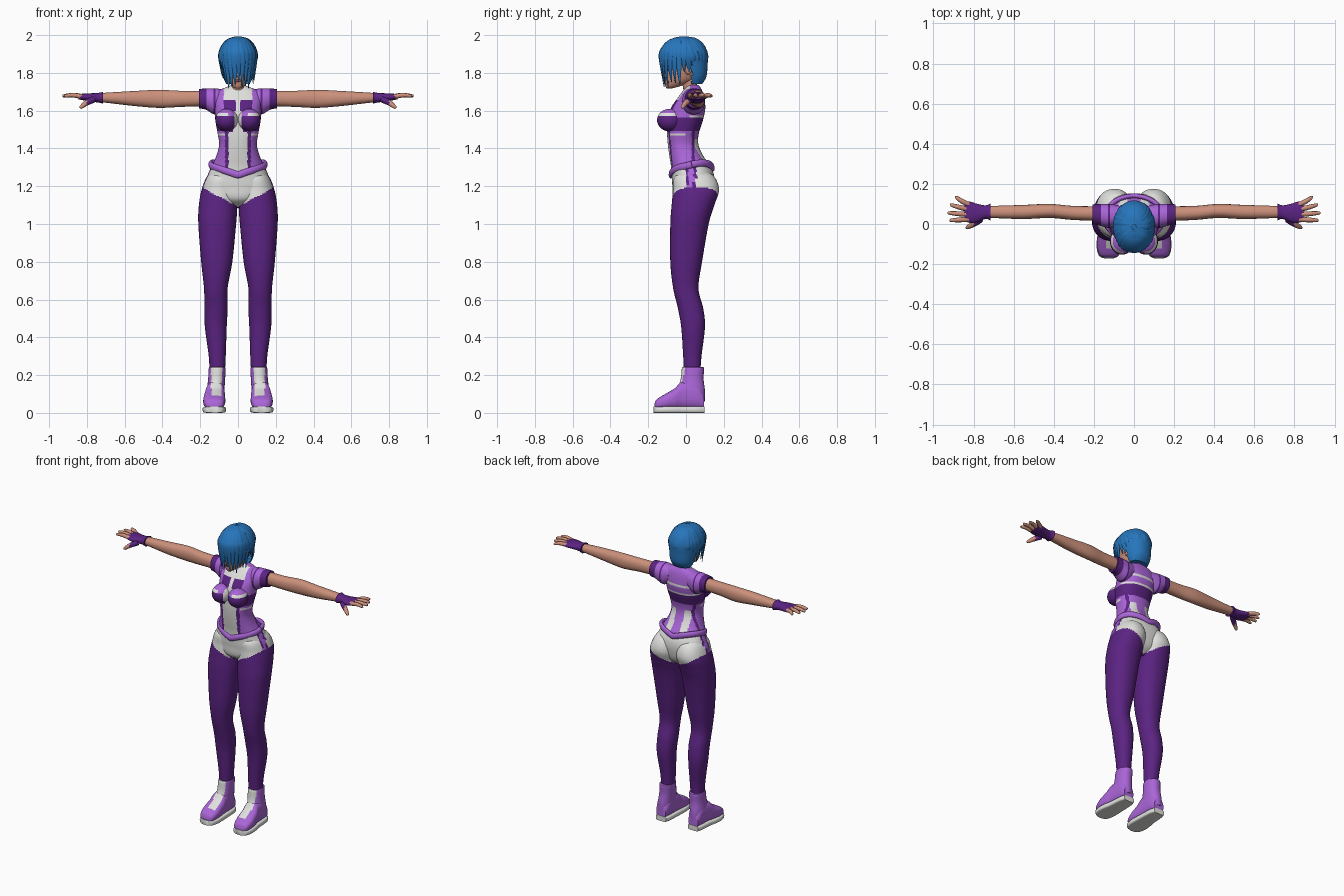
import bpy, bmesh, math, random
from mathutils import Vector

random.seed(4)
cube = bpy.data.objects.get("Cube")
if cube:
    bpy.data.objects.remove(cube, do_unlink=True)

COLOURS = {
    "light_purple": (0.40, 0.13, 0.68), "dark_purple": (0.105, 0.017, 0.225),
    "white": (0.75, 0.75, 0.73), "skin": (0.60, 0.28, 0.20),
    "hair_blue": (0.02, 0.18, 0.50), "lip_brown": (0.33, 0.09, 0.08),
    "eye_dark": (0.02, 0.015, 0.03),
}
MATS = {}
for label, rgb in COLOURS.items():
    mat = bpy.data.materials.new(label)
    mat.use_nodes = True
    mat.diffuse_color = (*rgb, 1)
    mat.node_tree.nodes["Principled BSDF"].inputs["Base Color"].default_value = (*rgb, 1)
    MATS[label] = mat


def smooth_rows(keys, n):
    """Pass a smooth spline through the key rows, n steps between each pair."""
    out = []
    for i in range(len(keys) - 1):
        k = [keys[max(i - 1, 0)], keys[i], keys[i + 1], keys[min(i + 2, len(keys) - 1)]]
        for s in range(n):
            t = s / n
            out.append([b + t / 2 * (c - a + t * (2*a - 5*b + 4*c - d + t * (3*(b - c) + d - a)))
                        for a, b, c, d in zip(*k)])
    return out + [list(keys[-1])]


def section_rings(axis, keys, n=8, segs=32, power=2.2):
    """Rounded cross-sections; each key is position, then low and high of two sides."""
    rings = []
    for t, a0, a1, b0, b1 in smooth_rows(keys, n):
        ring = []
        for j in range(segs):
            ang = math.tau * j / segs
            u, v = [math.copysign(abs(w) ** (2 / power), w) for w in (math.cos(ang), math.sin(ang))]
            a, b = (a0 + a1 + u * (a1 - a0)) / 2, (b0 + b1 + v * (b1 - b0)) / 2
            ring.append({"x": (t, a, b), "y": (a, t, b), "z": (a, b, t)}[axis])
        rings.append(ring)
    return rings


def ball_rings(centre, radii, segs=24):
    (cx, cy, cz), (rx, ry, rz) = centre, radii
    keys = []
    for i in range(segs + 1):
        f = math.pi * (i + 0.05) / (segs + 0.1)
        s = math.sin(f)
        keys.append((cz - rz * math.cos(f), cx - rx * s, cx + rx * s, cy - ry * s, cy + ry * s))
    return section_rings("z", keys, 1, segs, 2)


def tube_rings(path, widths, flat=1, centre=None, n=5, segs=10):
    """Tube along a path; with a centre it lies flat around that point."""
    rows = smooth_rows([(*p, w) for p, w in zip(path, widths)], n)
    pts = [Vector(r[:3]) for r in rows]
    rings = []
    for i, p in enumerate(pts):
        along = pts[min(i + 1, len(pts) - 1)] - pts[max(i - 1, 0)]
        ref = p - centre if centre else Vector((0, 0, 1))
        u = along.cross(ref).normalized()
        v = u.cross(along).normalized()
        w = rows[i][3]
        rings.append([p + w * (u * math.cos(math.tau * j / segs) + v * flat * math.sin(math.tau * j / segs))
                      for j in range(segs)])
    return rings


def build(name, rings, colour, pair=False, drop=None):
    """Skin the rings; colour is a material name or a rule on the face centre."""
    if pair:
        build("left_" + name, rings, colour)
        rings = [[(-p[0], p[1], p[2]) for p in r] for r in rings]
        name = "right_" + name
    bm = bmesh.new()
    vs = [[bm.verts.new(p) for p in r] for r in rings]
    n = len(vs[0])
    for r, q in zip(vs, vs[1:]):
        for j in range(n):
            bm.faces.new((r[j], r[(j + 1) % n], q[(j + 1) % n], q[j]))
    bm.faces.new(vs[0])
    bm.faces.new(vs[-1])
    bmesh.ops.recalc_face_normals(bm, faces=bm.faces)
    if drop:
        bmesh.ops.delete(bm, geom=[f for f in bm.faces if drop(f.calc_center_median())], context="FACES")
    mesh = bpy.data.meshes.new(name)
    used = []
    for f in bm.faces:
        c = f.calc_center_median()
        label = colour if isinstance(colour, str) else colour(abs(c.x), c.y, c.z)
        if label not in used:
            used.append(label)
            mesh.materials.append(MATS[label])
        f.material_index = used.index(label)
    bm.to_mesh(mesh)
    bm.free()
    obj = bpy.data.objects.new(name, mesh)
    bpy.context.collection.objects.link(obj)
    bpy.ops.object.select_all(action="DESELECT")
    obj.select_set(True)
    bpy.context.view_layer.objects.active = obj
    bpy.ops.object.shade_smooth_by_angle(angle=math.radians(50))


# Colour rules for the outfit
def shorts_rule(x, y, z):
    if z < 1.09 + 0.55 * x:
        return "dark_purple"
    if x > 0.12 and 0 < y < 0.055:
        return "light_purple" if 0.01 < y < 0.04 else "dark_purple"
    return "white"


def torso_rule(x, y, z):
    if z < 1.25 + 0.35 * x + 0.3 * max(y, 0):
        return shorts_rule(x, y, z)
    if y < 0.02:
        if z > 1.6 and x < 0.075:
            return "white" if z > 1.655 or x < 0.015 else "dark_purple"
        panel = 0.05 if z < 1.49 else 0.03
        if x < panel:
            return "white"
        if x < panel + 0.018 and z < 1.5:
            return "dark_purple"
    elif z > 1.45:
        if 1.615 < z < 1.63 and x < 0.1 or 1.565 < z < 1.573:
            return "white"
    elif 0.03 < x < 0.075 and y > 0.045:
        return "white"
    if 1.495 < z < 1.56 or (x > 0.06 and 0.03 < y < 0.045 and z < 1.5):
        return "dark_purple"
    if 1.465 < z < 1.48 and x > 0.06 and y < 0:
        return "white"
    return "light_purple"


def bust_rule(x, y, z):
    if x < 0.02:
        return "white"
    if 1.575 < z < 1.59 and x > 0.05:
        return "white"
    return "dark_purple" if z < 1.575 else "light_purple"


# Torso, bust and hem
torso = [(1.085, .03, .0, .08), (1.13, .12, -.062, .13), (1.2, .178, -.072, .15), (1.26, .16, -.076, .148),
         (1.31, .138, -.08, .125), (1.36, .115, -.088, .092), (1.42, .1, -.096, .066), (1.48, .108, -.1, .068),
         (1.55, .12, -.098, .09), (1.61, .123, -.082, .102), (1.66, .128, -.05, .098),
         (1.7, .115, -.02, .088), (1.725, .06, .0, .075), (1.735, .035, .01, .065)]
build("torso", section_rings("z", [(z, -w, w, f, b) for z, w, f, b in torso], 10, 96, 2.3), torso_rule)
build("bust", ball_rings((.06, -.085, 1.55), (.06, .068, .06), 40), bust_rule, pair=True)
ring = [math.tau * i / 32 for i in range(33)]
hem = [Vector((.145 * math.cos(a), .03 + .11 * math.sin(a), 0)) for a in ring]
for p in hem:
    p.z = 1.26 + 0.33 * abs(p.x) + 0.25 * max(p.y, 0)
build("jacket_hem", tube_rings(hem, [.012] * len(hem), 1.6, n=2), "light_purple")

# Legs
leg = [(.2, .07, .15, -.01, .075), (.3, .065, .155, -.015, .082), (.45, .06, .175, -.025, .1),
       (.55, .055, .178, -.042, .092), (.66, .055, .18, -.068, .066), (.8, .03, .195, -.083, .085),
       (1, .01, .21, -.083, .12), (1.1, .003, .207, -.076, .15), (1.18, 0, .193, -.068, .175),
       (1.25, .015, .165, -.06, .15), (1.29, .05, .12, 0, .09)]
build("leg", section_rings("z", leg, 12, 48), shorts_rule, pair=True)

# Boots
foot = [(-.168, .105, .145, .025, .045), (-.155, .08, .172, .02, .072), (-.11, .068, .184, .02, .1),
        (-.06, .068, .18, .02, .13), (-.02, .07, .172, .02, .165), (.06, .074, .165, .02, .16),
        (.095, .085, .155, .02, .1)]
shaft = [(.06, .075, .165, -.04, .1), (.12, .072, .165, -.045, .1), (.18, .068, .158, -.028, .093),
         (.235, .066, .155, -.022, .096), (.242, .07, .15, -.015, .09)]


def boot_rule(x, y, z):
    return "white" if .085 < x < .142 and z > .09 and -.12 < y < .01 else "light_purple"


build("boot_foot", section_rings("y", foot, 8, 40, 2.6), boot_rule, pair=True)
build("boot_shaft", section_rings("z", shaft, 6, 40), boot_rule, pair=True)
build("boot_sole", section_rings("y", [(1.02 * y, a - .003, b + .003, 0, .034) for y, a, b, _, _ in foot],
                                 5, 24, 5), "white", pair=True)

# Sleeves, arms and hands
sleeve = [(.07, 0, .09, 1.61, 1.71), (.12, -.02, .1, 1.58, 1.718), (.17, -.008, .1, 1.605, 1.717),
          (.207, 0, .098, 1.613, 1.715)]
arm = [(.15, .015, .088, 1.625, 1.705), (.3, .02, .09, 1.62, 1.705), (.42, .03, .1, 1.615, 1.71),
       (.55, .025, .095, 1.625, 1.704), (.7, .03, .09, 1.642, 1.695), (.75, .035, .085, 1.645, 1.69)]
glove = [(.715, .018, .102, 1.637, 1.7), (.74, .025, .093, 1.643, 1.694), (.78, .01, .1, 1.648, 1.692),
         (.82, .006, .112, 1.655, 1.69), (.845, .015, .108, 1.66, 1.688)]
build("sleeve", section_rings("x", sleeve, 10),
      lambda x, y, z: "dark_purple" if x > .165 or .12 < x < .13 else "light_purple", pair=True)
build("arm", section_rings("x", arm), "skin", pair=True)
build("glove", section_rings("x", glove, 5, 24), "dark_purple", pair=True)
fingers = {"index": (.023, .918, .018), "middle": (.048, .928, .055),
           "ring": (.073, .915, .095), "little": (.097, .89, .133)}
for label, (y0, x1, y1) in fingers.items():
    path = [(.825, y0, 1.674), ((.83 + x1) / 2, (y0 + y1) / 2, 1.682), (x1 - .004, y1, 1.678), (x1, y1, 1.677)]
    build(label + "_finger", tube_rings(path, (.013, .012, .008, .002)), "skin", pair=True)
thumb = [(.765, .025, 1.66), (.8, 0, 1.642), (.832, -.018, 1.618), (.836, -.02, 1.614)]
build("thumb", tube_rings(thumb, (.018, .015, .009, .002)),
      lambda x, y, z: "dark_purple" if x < .8 else "skin", pair=True)

# Neck, head and face
build("neck", section_rings("z", [(1.64, -.045, .045, -.01, .075), (1.7, -.034, .034, -.012, .06),
                                  (1.79, -.036, .036, -.03, .055)]), "skin")
head = [(1.718, .012, -.102, -.075), (1.73, .03, -.109, -.03), (1.76, .049, -.113, .04), (1.8, .06, -.113, .07),
        (1.85, .066, -.112, .085), (1.9, .066, -.108, .09), (1.95, .05, -.085, .07), (1.975, .02, -.05, .03)]
build("head", section_rings("z", [(z, -w, w, f, b) for z, w, f, b in head], 6, 40, 2.1), "skin")
build("nose", section_rings("z", [(1.783, -.009, .009, -.118, -.1), (1.79, -.011, .011, -.128, -.1),
                                  (1.84, -.005, .005, -.114, -.1)], 5, 16, 2), "skin")
build("lips", ball_rings((0, -.109, 1.759), (.019, .008, .007), 16), "lip_brown")
build("eye", ball_rings((.028, -.099, 1.825), (.015, .008, .008), 16), "white", pair=True)
build("iris", ball_rings((.028, -.104, 1.825), (.006, .005, .007), 12), "hair_blue", pair=True)
build("eyelid", tube_rings([(.012, -.109, 1.827), (.027, -.109, 1.834), (.045, -.096, 1.829)],
                           (.001, .003, .001)), "eye_dark", pair=True)
build("ear", ball_rings((.067, .012, 1.825), (.012, .02, .034), 16), "skin", pair=True)

# Hair: a cap with the face cut out, then overlapping locks
cap = [(1.74, .062, 0, .085), (1.78, .08, -.06, .108), (1.84, .092, -.115, .114), (1.9, .094, -.132, .115),
       (1.95, .078, -.108, .095), (1.983, .045, -.07, .055), (1.992, .01, -.03, .01)]
build("hair_cap", section_rings("z", [(z, -w, w, f, b) for z, w, f, b in cap], 8, 40), "hair_blue",
      drop=lambda c: c.z < 1.87 and c.y < .03)
centre = Vector((0, -.014, 1.877))


def lock(name, angle, tip, width, swirl):
    path = []
    for f in (6, 35, 62, 88, 100):
        f, a = math.radians(f), math.radians(angle + swirl * f / 90)
        s = math.sin(f) * (.87 if f > 1.6 else 1)
        z = tip if f > 1.6 else centre.z + .114 * math.cos(f)
        path.append((.097 * s * math.cos(a), centre.y + .124 * s * math.sin(a), z))
    build(name, tube_rings(path, [width * w for w in (.4, .9, 1, .9, .08)], .36, centre), "hair_blue")


for i in range(28):
    angle = -90 + i * 360 / 28
    off = abs((angle + 270) % 360 - 180)          # degrees away from the back
    off = 180 - off if off <= 180 else off
    if off < 38:
        label, tip = "fringe", 1.84 + random.uniform(-.012, .012)
    elif off < 75:
        label, tip = "side_lock", 1.755 + random.uniform(-.02, .02)
    elif off < 105:
        label, tip = "ear_lock", 1.81 + random.uniform(-.01, .02)
    else:
        label, tip = "back_lock", 1.735 + random.uniform(-.02, .02)
    lock(f"{label}_{i + 1}", angle, tip, random.uniform(.02, .028), 14)
